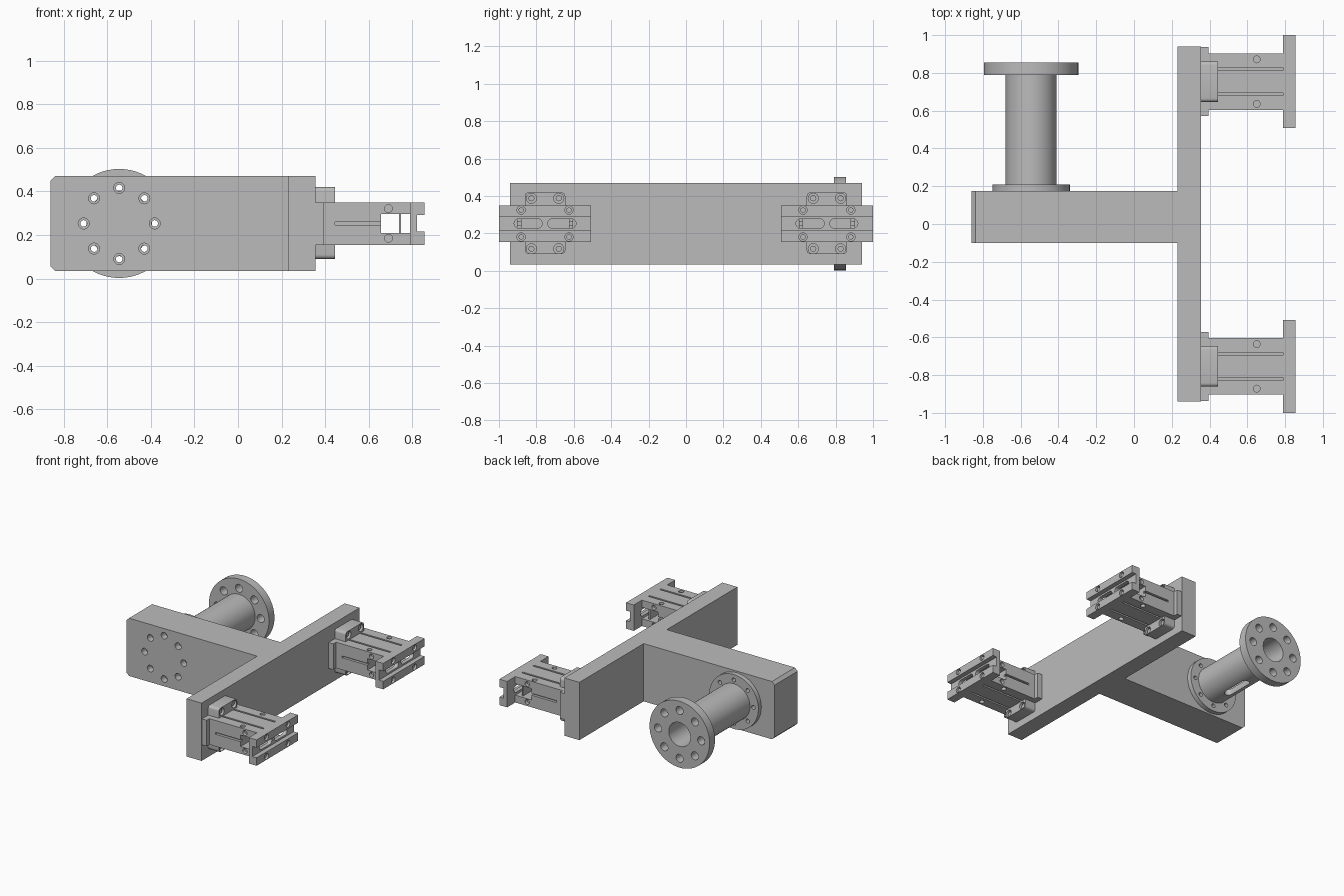
import bpy, bmesh
from math import pi, cos, sin, radians
from mathutils import Vector, Matrix

cube = bpy.data.objects.get("Cube")
if cube:
    bpy.data.objects.remove(cube, do_unlink=True)

grey = bpy.data.materials.new("machined_grey")
grey.use_nodes = True
colour = (0.5, 0.5, 0.5, 1)
grey.diffuse_color = colour
grey.node_tree.nodes["Principled BSDF"].inputs["Base Color"].default_value = colour

MID = 0.253                      # height of all centre lines
TURN = {"x": Matrix.Rotation(pi / 2, 4, "Y"),
        "y": Matrix.Rotation(pi / 2, 4, "X"),
        "z": Matrix.Identity(4)}


def to_object(name, bm):
    bmesh.ops.recalc_face_normals(bm, faces=bm.faces)
    mesh = bpy.data.meshes.new(name)
    bm.to_mesh(mesh)
    bm.free()
    mesh.materials.append(grey)
    ob = bpy.data.objects.new(name, mesh)
    bpy.context.collection.objects.link(ob)
    return ob


def box(name, x, y, z, chamfer=0, along=None, keep=None, segments=1):
    """Box from three ranges; edges along one axis may be chamfered."""
    bm = bmesh.new()
    bmesh.ops.create_cube(bm, size=1)
    for v in bm.verts:
        v.co = [(r[0] + r[1]) / 2 + c * (r[1] - r[0]) for r, c in zip((x, y, z), v.co)]
    if chamfer:
        edges = [e for e in bm.edges
                 if abs((e.verts[0].co - e.verts[1].co).normalized()["xyz".index(along)]) > 0.9
                 and (keep is None or keep(e.verts[0].co))]
        bmesh.ops.bevel(bm, geom=edges, offset=chamfer, segments=segments,
                        profile=0.5, affect="EDGES")
    return to_object(name, bm)


def rod(name, axis, centre, radius, length):
    bm = bmesh.new()
    bmesh.ops.create_cone(bm, cap_ends=True, segments=24, radius1=radius, radius2=radius,
                          depth=length, matrix=Matrix.Translation(centre) @ TURN[axis])
    return to_object(name, bm)


def lathe(name, profile, x, z):
    """Spin a closed (radius, y) profile around a y axis."""
    bm = bmesh.new()
    vs = [bm.verts.new((x + r, y, z)) for r, y in profile]
    es = [bm.edges.new((a, b)) for a, b in zip(vs, vs[1:] + vs[:1])]
    bmesh.ops.spin(bm, geom=vs + es, cent=(x, 0, z), axis=(0, 1, 0), angle=2 * pi, steps=64)
    bmesh.ops.remove_doubles(bm, verts=bm.verts, dist=1e-5)
    return to_object(name, bm)


def cut(ob, cutters):
    """Subtract each cutter from the part and discard it."""
    bpy.context.view_layer.objects.active = ob
    for c in cutters:
        c.hide_render = True
        mod = ob.modifiers.new("cut", "BOOLEAN")
        mod.operation, mod.solver, mod.object = "DIFFERENCE", "EXACT", c
        bpy.ops.object.modifier_apply(modifier=mod.name)
        bpy.data.objects.remove(c, do_unlink=True)


def ring(axis_x, radius, count=8):
    return [(axis_x + radius * cos(2 * pi * i / count), MID + radius * sin(2 * pi * i / count))
            for i in range(count)]


# Main T frame
HEIGHT = (0.035, 0.47)
arm = box("arm", (-0.86, 0.23), (-0.1, 0.175), HEIGHT, 0.022, "y", lambda c: c.x < 0)
box("crossbar", (0.23, 0.355), (-0.94, 0.94), HEIGHT)

# Flanged tube on the back of the arm
TUBE = -0.545
tube = lathe("flanged_tube", [(0.09, 0.175), (0.205, 0.175), (0.205, 0.21), (0.135, 0.21),
                              (0.135, 0.79), (0.25, 0.79), (0.25, 0.855), (0.09, 0.855)],
             TUBE, MID)

# Bolt circle: counterbores in the arm, small holes in the foot, large ones in the end flange
for x, z in ring(TUBE, 0.163):
    cut(arm, [rod("cutter", "y", (x, -0.1, z), 0.025, 0.1),
              rod("cutter", "y", (x, 0, z), 0.015, 0.6)])
    cut(tube, [rod("cutter", "y", (x, 0.19, z), 0.015, 0.1)])
cut(tube, [rod("cutter", "y", (x, 0.82, z), 0.03, 0.2) for x, z in ring(TUBE, 0.18)])
# Rounded slot underneath the tube
cut(tube, [box("cutter", (TUBE - 0.03, TUBE + 0.03), (0.345, 0.585), (0.08, MID - 0.02),
               0.029, "z", None, 6)])


def gripper(side, cy):
    """Slide gripper pointing towards +x."""
    def span(a, b):
        return (cy + a, cy + b)

    z0, z1 = 0.155, 0.35
    box(side + "_base_plate", (0.355, 0.395), span(-0.183, 0.183), (z0, z1))

    # Mounting block with rounded corners and four counterbored bolts
    block = box(side + "_mounting_block", (0.355, 0.445), span(-0.108, 0.108), (0.09, 0.42),
                0.02, "x", None, 4)
    for y in (-0.073, 0.073):
        for z in (-0.135, 0.135):
            spot = (0.445, cy + y, MID + z)
            cut(block, [rod("cutter", "x", spot, 0.027, 0.05)])
            rod(side + "_mounting_bolt", "x", (0.42, cy + y, MID + z), 0.016, 0.03)

    # Body: side window, guide grooves, sensor slots and pin holes
    body = box(side + "_body", (0.395, 0.79), span(-0.15, 0.15), (z0, z1))
    cuts = [box("cutter", (0.655, 0.8), span(-0.2, 0.2), (MID - 0.043, MID + 0.043))]
    for s in (-1, 1):
        face = z1 if s > 0 else z0
        for t in (-1, 1):
            g = 0.067 * t
            cuts.append(box("cutter", (0.445, 0.8), span(g - 0.007, g + 0.007),
                            (face - 0.014, face + 0.014)))
            cuts.append(rod("cutter", "z", (0.65, cy + 0.118 * t, face), 0.018, 0.05))
            cuts.append(rod("cutter", "y", (0.69, cy + 0.15 * s, MID + 0.068 * t), 0.018, 0.05))
        cuts.append(box("cutter", (0.445, 0.66), span(0.15 * s - 0.02, 0.15 * s + 0.02),
                        (MID - 0.007, MID + 0.007)))
    cut(body, cuts)
    box(side + "_window_post", (0.738, 0.747), span(-0.13, 0.13), (MID - 0.044, MID + 0.044))

    # Jaw: channelled bar with two oblong slots and four counterbores
    jaw = box(side + "_jaw", (0.79, 0.855), span(-0.2465, 0.2465), (z0, z1))
    cuts = [box("cutter", (0.82, 0.9), span(-0.3, 0.3), (MID - 0.038, MID + 0.038))]
    for s in (-1, 1):
        lo, hi = sorted((0.015 * s, 0.165 * s))
        cuts.append(box("cutter", (0.77, 0.84), span(lo, hi), (MID - 0.025, MID + 0.025),
                        0.024, "x", None, 5))
        for t in (-1, 1):
            spot = Vector((0.855, cy + 0.128 * s, MID + 0.072 * t))
            cuts.append(rod("cutter", "x", spot, 0.022, 0.05))
            rod(side + "_jaw_bolt", "x", spot - Vector((0.02, 0, 0)), 0.014, 0.02)
    cut(jaw, cuts)


gripper("left_back", 0.7535)
gripper("left_front", -0.7535)

# Smooth the round surfaces, keep machined edges sharp
bpy.ops.object.select_all(action="DESELECT")
for ob in bpy.context.scene.objects:
    if ob.type == "MESH":
        ob.select_set(True)
        bpy.context.view_layer.objects.active = ob
bpy.ops.object.shade_smooth_by_angle(angle=radians(30))
